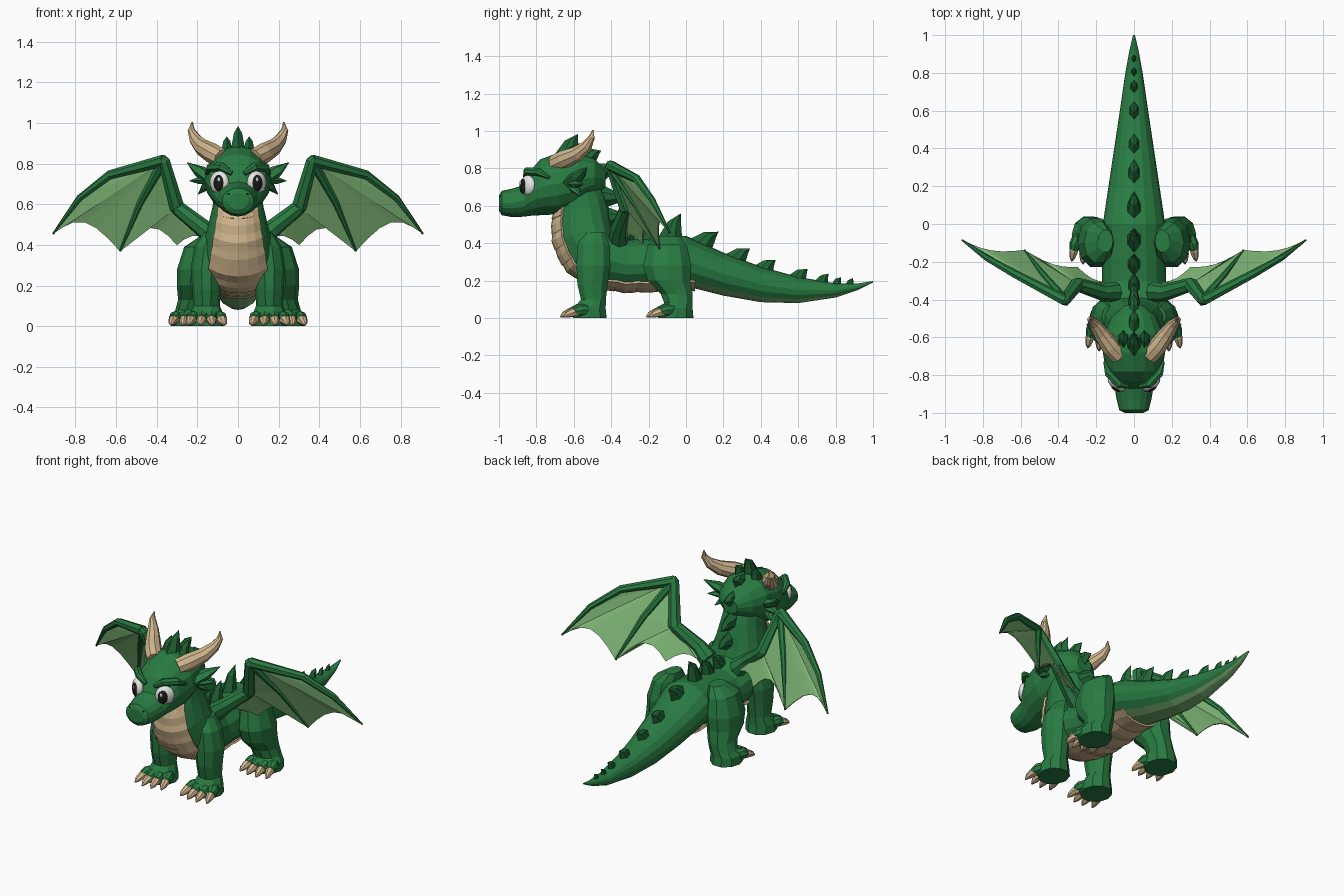
import bpy, bmesh
from math import sin, cos, pi, radians
from mathutils import Vector, Matrix

cube = bpy.data.objects.get("Cube")
if cube:
    bpy.data.objects.remove(cube, do_unlink=True)


def material(name, rgb):
    m = bpy.data.materials.new(name)
    m.use_nodes = True
    m.diffuse_color = (*rgb, 1)
    m.node_tree.nodes["Principled BSDF"].inputs["Base Color"].default_value = (*rgb, 1)
    return m


GREEN = material("scale green", (0.022, 0.20, 0.055))
DARK = material("deep green", (0.014, 0.135, 0.037))
PALE = material("pale green", (0.22, 0.49, 0.19))
TAN = material("horn tan", (0.64, 0.47, 0.27))
WHITE = material("eye white", (0.85, 0.85, 0.85))
BLACK = material("pupil black", (0.008, 0.012, 0.008))


def finish(name, bm, mats, mirror=False, thick=0):
    bmesh.ops.recalc_face_normals(bm, faces=bm.faces)
    me = bpy.data.meshes.new(name)
    bm.to_mesh(me)
    bm.free()
    ob = bpy.data.objects.new(name, me)
    bpy.context.collection.objects.link(ob)
    for m in mats:
        me.materials.append(m)
    if thick:
        s = ob.modifiers.new("Thickness", "SOLIDIFY")
        s.thickness, s.offset = thick, 0
    if mirror:
        ob.modifiers.new("Mirror", "MIRROR").use_mirror_merge = False
    return ob


def loft(bm, rings, closed=True, rule=None):
    """Skin a list of point rings; rule(ring, segment) gives a material index."""
    vs = [[bm.verts.new(p) for p in r] for r in rings]
    n = len(vs[0])
    for j in range(len(vs) - 1):
        for i in range(n if closed else n - 1):
            k = (i + 1) % n
            f = bm.faces.new((vs[j][i], vs[j][k], vs[j + 1][k], vs[j + 1][i]))
            if rule:
                f.material_index = rule(j, i)
    if closed:
        bm.faces.new(vs[0])
        bm.faces.new(vs[-1])


def tube(bm, pts, radii, sides=7, flat=1.0):
    pts = [Vector(p) for p in pts]
    rings = []
    for j, p in enumerate(pts):
        t = pts[min(j + 1, len(pts) - 1)] - pts[max(j - 1, 0)]
        q = t.to_track_quat("Z", "Y")
        rings.append([p + q @ Vector((radii[j] * cos(2 * pi * i / sides),
                                      radii[j] * flat * sin(2 * pi * i / sides), 0))
                      for i in range(sides)])
    loft(bm, rings)


def section(ty, tz, by, bz, w, angles):
    """Oval between a top point and a bottom point; angle 0 is the bottom."""
    top, bot = Vector((0, ty, tz)), Vector((0, by, bz))
    return [(top + bot) / 2 + (bot - top) / 2 * cos(a) + Vector((w * sin(a), 0, 0))
            for a in angles]


FULL = [2 * pi * i / 16 for i in range(16)]

# Neck, trunk and tail: top y, top z, bottom y, bottom z, half width
BODY = [(-.48, .76, -.68, .60, .115), (-.43, .65, -.705, .53, .125), (-.41, .57, -.70, .40, .15),
        (-.40, .50, -.64, .27, .175), (-.39, .45, -.52, .18, .185), (-.30, .42, -.33, .15, .17),
        (-.15, .43, -.15, .155, .17), (.0, .44, .0, .17, .165), (.2, .35, .2, .12, .135),
        (.4, .275, .4, .085, .105), (.6, .22, .6, .08, .075), (.8, .185, .8, .11, .046),
        (.92, .185, .92, .15, .024), (1.0, .198, 1.0, .19, .005)]
bm = bmesh.new()
loft(bm, [section(*r, FULL) for r in BODY],
     rule=lambda j, i: 1 if j >= 7 and (i < 2 or i > 13) else 0)
finish("body_and_tail", bm, [GREEN, PALE])


def body_at(t):
    j = int(t)
    return [a + (b - a) * (t - j) for a, b in zip(BODY[j], BODY[j + 1])]


# Overlapping belly plates
bm = bmesh.new()
COUNT, LAST = 11, 7.2
for k in range(COUNT):
    rings = []
    for e, grow in ((0, 1.04), (0.5, 1.085), (1.06, 1.07)):
        t = 0.3 + (LAST - 0.3) * (k + e) / COUNT
        r = body_at(t)
        mid = Vector((0, (r[0] + r[2]) / 2, (r[1] + r[3]) / 2))
        arc = [radians(a) for a in range(-48, 49, 16)]
        rings.append([mid + (p - mid) * grow for p in section(*r, arc)])
    loft(bm, rings, closed=False)
finish("belly_plates", bm, [TAN], thick=0.012)

# Head: y, top z, bottom z, half width
HEAD = [(-1.0, .655, .575, .05), (-.985, .68, .55, .078), (-.93, .692, .54, .092),
        (-.87, .71, .542, .102), (-.83, .79, .547, .125), (-.78, .848, .55, .148),
        (-.68, .885, .555, .165), (-.58, .89, .59, .158), (-.49, .855, .65, .12),
        (-.43, .79, .70, .05)]
bm = bmesh.new()
loft(bm, [section(y, t, y, b, w, FULL) for y, t, b, w in HEAD])
finish("head", bm, [GREEN])


def ball(name, loc, radii, mat, turn=0):
    bm = bmesh.new()
    bmesh.ops.create_uvsphere(bm, u_segments=16, v_segments=10, radius=1)
    bm.transform(Matrix.Translation(loc) @ Matrix.Rotation(radians(turn), 4, "Z")
                 @ Matrix.Diagonal((*radii, 1)))
    for f in bm.faces:
        f.smooth = True
    finish(name, bm, [mat], mirror=True)


# Eyes, nostrils and brows
ball("eye", (.092, -.846, .708), (.055, .03, .056), WHITE, 37)
ball("pupil", (.096, -.872, .705), (.028, .012, .040), BLACK, 33)
ball("eye_glint", (.094, -.885, .722), (.008, .004, .011), WHITE, 33)
ball("nostril", (.045, -.987, .648), (.012, .008, .009), BLACK, 30)
bm = bmesh.new()
tube(bm, [(.03, -.86, .752), (.08, -.85, .785), (.135, -.79, .782), (.155, -.73, .75)],
     (.012, .022, .022, .008))
finish("brow", bm, [GREEN], mirror=True)

# Horns
bm = bmesh.new()
tube(bm, [(.08, -.70, .825), (.125, -.65, .85), (.175, -.58, .88), (.21, -.53, .92),
          (.23, -.505, .965), (.225, -.497, 1.005)], (.048, .05, .042, .031, .018, .004), 9)
finish("horn", bm, [TAN], mirror=True)

# Ear fins
bm = bmesh.new()
for tip, r in (((.25, -.53, .805), .055), ((.237, -.55, .715), .042), ((.195, -.56, .65), .036)):
    base = Vector((.125, -.62, .72))
    tip = Vector(tip)
    tube(bm, [base, base.lerp(tip, .5), tip], (r, r * .85, .003), 6, .6)
finish("ear_fin", bm, [GREEN], mirror=True)


def spike(bm, x, y, z, lean, length, height):
    """Lens-based spike; lean is the slope of the spine in degrees, tip swept back."""
    m = Matrix.Translation((x, y, z)) @ Matrix.Rotation(radians(lean), 4, "X")
    half, w = length / 2, length * .26
    low = [(0, -half, 0), (w, -half * .3, 0), (w, half * .4, 0),
           (0, half, 0), (-w, half * .4, 0), (-w, -half * .3, 0)]
    vs = [bm.verts.new(m @ Vector((a, b, -.02))) for a, b, c in low]
    up = [bm.verts.new(m @ Vector((a * .55, b * .5 + half * .4, height * .65))) for a, b, c in low]
    tip = bm.verts.new(m @ Vector((0, half * .9, height)))
    for i in range(6):
        k = (i + 1) % 6
        bm.faces.new((vs[i], vs[k], up[k], up[i]))
        bm.faces.new((up[i], up[k], tip))
    bm.faces.new(vs)


# Row of spikes from neck to tail tip
bm = bmesh.new()
for s in ((-.47, .79, -55, .13, .08), (-.425, .66, -75, .13, .075), (-.40, .55, -70, .12, .07),
          (-.33, .435, -15, .12, .08), (-.22, .425, 0, .13, .09), (-.09, .435, 0, .14, .125),
          (.08, .405, -24, .14, .09), (.26, .325, -22, .13, .075), (.41, .27, -18, .12, .06),
          (.59, .222, -14, .11, .055), (.72, .20, -10, .08, .045), (.80, .187, -5, .06, .035),
          (.87, .184, 2, .055, .03)):
    spike(bm, 0, *s)
finish("back_spikes", bm, [DARK])

# Crest on top of the head
bm = bmesh.new()
spike(bm, 0, -.64, .885, 0, .14, .10)
spike(bm, 0, -.53, .87, -30, .12, .06)
for side in (-1, 1):
    spike(bm, side * .055, -.62, .865, 0, .12, .07)
finish("head_crest", bm, [DARK])

# Legs: centre x, y, z, radius x, radius y
LEGS = {
    "front": [(.12, -.49, .46, .05, .06), (.145, -.495, .39, .07, .09), (.155, -.495, .28, .078, .095),
              (.155, -.50, .18, .07, .085), (.155, -.495, .10, .066, .07),
              (.155, -.515, .05, .086, .09), (.155, -.515, 0, .088, .095)],
    "hind": [(.15, -.09, .44, .04, .06), (.185, -.10, .39, .08, .11), (.20, -.10, .28, .10, .135),
             (.205, -.09, .20, .096, .12), (.215, -.05, .13, .08, .09),
             (.228, -.04, .08, .08, .08), (.24, -.055, .05, .09, .095), (.24, -.055, 0, .09, .10)]}
for name, rows in LEGS.items():
    bm = bmesh.new()
    loft(bm, [[Vector((x + rx * cos(2 * pi * i / 10), y + ry * sin(2 * pi * i / 10), z))
               for i in range(10)] for x, y, z, rx, ry in rows])
    finish(name + "_leg", bm, [GREEN], mirror=True)
    # Toes with claws, fanned across the foot
    toes, claws = bmesh.new(), bmesh.new()
    fx, fy = rows[-1][:2]
    for k in (-1.5, -.5, .5, 1.5):
        x, y = fx + k * .046, fy - .085 + abs(k) * .016
        dx = k * .007
        tube(toes, [(x - dx * 2, y + .07, .045), (x, y + .01, .042), (x + dx, y - .022, .036)],
             (.028, .033, .022), 8)
        tube(claws, [(x, y, .032), (x + dx, y - .03, .03), (x + dx * 1.6, y - .06, .018),
                     (x + dx * 2, y - .08, .006)], (.025, .024, .017, .004), 7)
    finish(name + "_toes", toes, [GREEN], mirror=True)
    finish(name + "_claws", claws, [TAN], mirror=True)

# Wings: arm, leading finger and middle finger
ROOT, ELBOW, WRIST = (.10, -.36, .42), (.30, -.32, .585), (.365, -.405, .815)
LEAD = [WRIST, (.63, -.265, .745), (.78, -.18, .63), (.91, -.085, .455)]
FINGER = [WRIST, (.48, -.27, .61), (.58, -.14, .37)]
bm = bmesh.new()
tube(bm, [ROOT, (.17, -.36, .48), ELBOW], (.055, .045, .036), 8)
tube(bm, [(.285, -.31, .56), ELBOW, WRIST, (.375, -.41, .835)], (.025, .038, .03, .015))
tube(bm, LEAD, (.03, .023, .017, .005))
tube(bm, FINGER, (.026, .018, .006))
finish("wing_bones", bm, [GREEN], mirror=True)


def scallop(a, b, sag, steps=6):
    a, b = Vector(a), Vector(b)
    return [a.lerp(b, i / steps) + Vector(sag) * sin(pi * i / steps) for i in range(steps + 1)]


# Wing membrane panels as fans with scalloped edges
bm = bmesh.new()
NOTCH, INNER = (.30, -.23, .40), (.15, -.31, .43)
outer = LEAD[1:] + scallop(LEAD[-1], FINGER[-1], (.01, -.03, .10))[1:] + [FINGER[1]]
inner = [WRIST, FINGER[1]] + scallop(FINGER[-1], NOTCH, (-.01, -.03, .10)) \
    + scallop(NOTCH, INNER, (0, -.02, .03), 4)[1:] + [ROOT]
for hub, rim in ((WRIST, outer), (ELBOW, inner)):
    h = bm.verts.new(hub)
    vs = [bm.verts.new(p) for p in rim]
    for a, b in zip(vs, vs[1:]):
        bm.faces.new((h, a, b))
finish("wing_membrane", bm, [PALE], mirror=True, thick=0.006)
